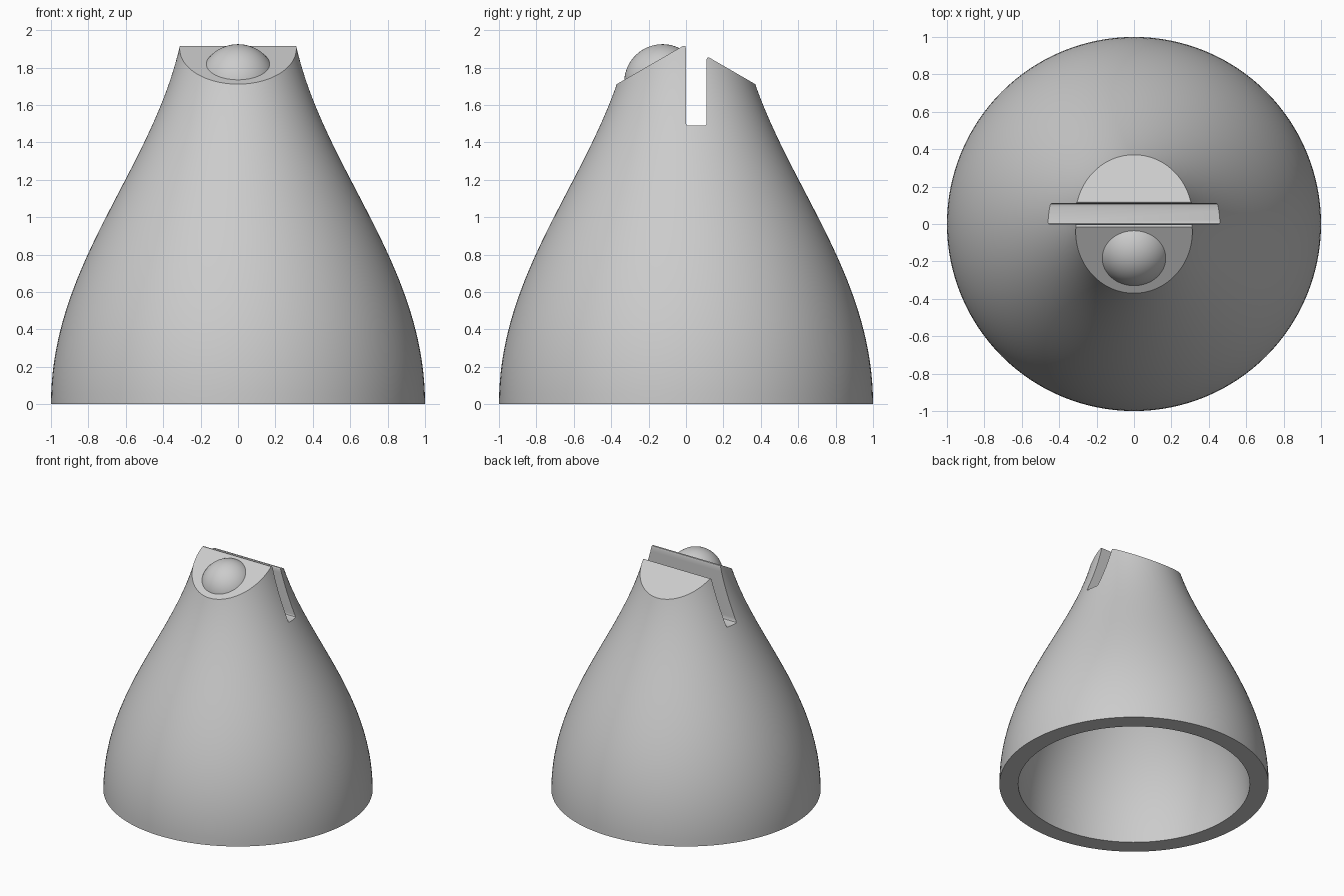
import bpy, bmesh, math
from mathutils import Vector
from mathutils.geometry import interpolate_bezier

if "Cube" in bpy.data.objects:
    bpy.data.objects.remove(bpy.data.objects["Cube"])

SLOPE = math.tan(math.radians(30))
RIDGE = 1.925

grey = bpy.data.materials.new("plain grey")
grey.use_nodes = True
colour = (0.6, 0.6, 0.6, 1)
grey.diffuse_color = colour
grey.node_tree.nodes["Principled BSDF"].inputs["Base Color"].default_value = colour


def add_object(name, bm):
    bmesh.ops.recalc_face_normals(bm, faces=bm.faces)
    mesh = bpy.data.meshes.new(name)
    bm.to_mesh(mesh)
    bm.free()
    mesh.materials.append(grey)
    obj = bpy.data.objects.new(name, mesh)
    bpy.context.collection.objects.link(obj)
    return obj


def smooth(obj):
    bpy.ops.object.select_all(action='DESELECT')
    obj.select_set(True)
    bpy.context.view_layer.objects.active = obj
    bpy.ops.object.shade_smooth_by_angle(angle=math.radians(28))


def curve(points, steps):
    return interpolate_bezier(*[Vector((r, 0, z)) for r, z in points], steps)


# Hollow bell: outer and inner wall spun round the axis
outer = curve([(1, 0), (1, 0.75), (0.46, 1.25), (0.31, 1.92)], 40)
inner = curve([(0.86, 0), (0.86, 0.7), (0.45, 1.05), (0.28, 1.35)], 24)
profile = ([Vector((0, 0, 1.98)), Vector((0.3, 0, 1.98))] + outer[::-1]
           + inner + [Vector((0, 0, 1.4))])
bm = bmesh.new()
verts = [bm.verts.new(p) for p in profile]
edges = [bm.edges.new(pair) for pair in zip(verts, verts[1:])]
bmesh.ops.spin(bm, geom=verts + edges, cent=(0, 0, 0), axis=(0, 0, 1),
               angle=math.tau, steps=128, use_duplicate=False)
bmesh.ops.remove_doubles(bm, verts=bm.verts, dist=0.0005)
body = add_object("bell_body", bm)

# Cutter: pitched top with a cross slot, extruded along x
eave = RIDGE - 0.6 * SLOPE
section = [(-0.6, eave), (-0.015, 1.916), (-0.004, 1.914), (0, 1.9),
           (0, 1.5), (0.003, 1.493), (0.01, 1.49),
           (0.1, 1.49), (0.107, 1.493), (0.11, 1.5),
           (0.11, 1.845), (0.114, 1.853), (0.124, RIDGE - 0.124 * SLOPE),
           (0.6, eave), (0.6, 2.2), (-0.6, 2.2)]
bm = bmesh.new()
face = bm.faces.new([bm.verts.new((-0.7, y, z)) for y, z in section])
side = bmesh.ops.extrude_face_region(bm, geom=[face])["geom"]
bmesh.ops.translate(bm, vec=(1.4, 0, 0),
                    verts=[g for g in side if isinstance(g, bmesh.types.BMVert)])
cutter = add_object("top_cutter", bm)
cutter.hide_render = True

cut = body.modifiers.new("cut_top", 'BOOLEAN')
cut.operation = 'DIFFERENCE'
cut.solver = 'EXACT'
cut.object = cutter
bpy.context.view_layer.update()
cut_mesh = bpy.data.meshes.new_from_object(
    body.evaluated_get(bpy.context.evaluated_depsgraph_get()))
body.modifiers.clear()
body.data = cut_mesh
bpy.data.objects.remove(cutter)
smooth(body)

# Domed button on the front slope: a ball trimmed just under the slope
normal = Vector((0, -0.5, math.sqrt(0.75)))
seat = Vector((0, -0.183, RIDGE - 0.183 * SLOPE))
depth, radius = 0.115, 0.205
bm = bmesh.new()
bmesh.ops.create_uvsphere(bm, u_segments=64, v_segments=40, radius=radius)
turn = Vector((0, 0, 1)).rotation_difference(normal).to_matrix()
bmesh.ops.rotate(bm, verts=bm.verts, cent=(0, 0, 0), matrix=turn)
bmesh.ops.translate(bm, verts=bm.verts, vec=seat - normal * depth)
bmesh.ops.bisect_plane(bm, geom=bm.verts[:] + bm.edges[:] + bm.faces[:],
                       plane_co=seat - normal * 0.005, plane_no=normal,
                       clear_inner=True)
bmesh.ops.holes_fill(bm, edges=[e for e in bm.edges if e.is_boundary], sides=0)
smooth(add_object("front_button", bm))
